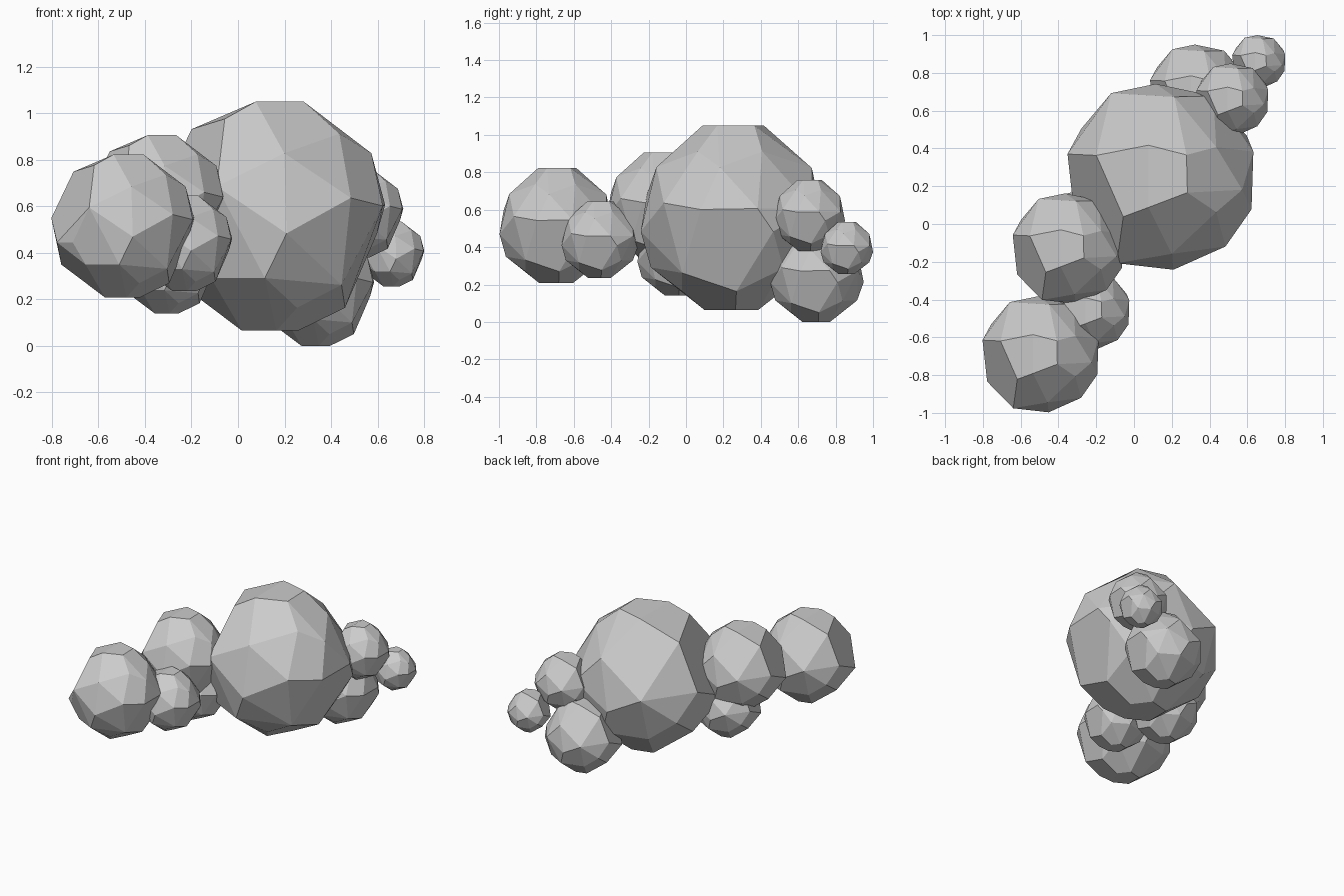
import bpy, bmesh
from math import radians

if "Cube" in bpy.data.objects:
    bpy.data.objects.remove(bpy.data.objects["Cube"])

# Corner points of one faceted boulder, in units of its half-width
CORNERS = [
    # flat cap
    (-.13, .34, 1), (.28, .235, 1), (.29, -.17, 1), (-.13, -.33, 1),
    # shoulder
    (.6, .32, .72), (.6, -.38, .72), (-.4, -.43, .85), (-.69, .23, .76),
    (.12, -.83, .55), (.88, -.14, .55), (.15, .86, .54),
    # girth
    (1, .27, .1), (.98, -.35, .09), (.70, -.75, .16), (-.47, -.93, .26),
    (-1, .245, .11), (-.53, .9, .1), (.57, .87, .1), (.14, -1, -.15),
    (-.92, -.47, -.23), (-.70, -.68, -.23), (.93, .44, -.15), (-.05, 1, -.15),
    (-.85, .52, -.28),
    # underside
    (-.05, -.89, -.54), (-.52, -.65, -.54), (-.86, .15, -.54), (.62, -.55, -.6),
    (.23, -.55, -.8), (.65, .04, -.8), (.12, .86, -.54), (.65, .55, -.55),
    (-.5, .68, -.55),
    # flat base
    (-.25, -.15, -1), (.05, -.31, -1), (.24, .03, -1), (.05, .28, -1), (-.25, .2, -1),
]


def boulder(name, centre, radius):
    """Faceted ball: hull of the corner points, near-flat triangles merged."""
    bm = bmesh.new()
    for c in CORNERS:
        bm.verts.new([o + radius * v for o, v in zip(centre, c)])
    bmesh.ops.convex_hull(bm, input=bm.verts[:])
    loose = [v for v in bm.verts if not v.link_faces]
    bmesh.ops.delete(bm, geom=loose, context='VERTS')
    bmesh.ops.dissolve_limit(bm, angle_limit=radians(10),
                             verts=bm.verts[:], edges=bm.edges[:])
    bmesh.ops.recalc_face_normals(bm, faces=bm.faces[:])
    mesh = bpy.data.meshes.new(name)
    bm.to_mesh(mesh)
    bm.free()
    bpy.context.collection.objects.link(bpy.data.objects.new(name, mesh))


# Main mass
boulder("main_puff", (.14, .25, .557), .492)
# Front tail
boulder("front_end_puff", (-.495, -.69, .515), .307)
boulder("front_middle_puff", (-.35, -.13, .613), .292)
boulder("front_small_puff", (-.23, -.46, .44), .205)
boulder("front_low_puff", (-.305, -.045, .355), .215)
# Back tail
boulder("back_low_puff", (.335, .70, .25), .25)
boulder("back_upper_puff", (.52, .66, .57), .19)
boulder("back_end_puff", (.66, .86, .395), .14)
